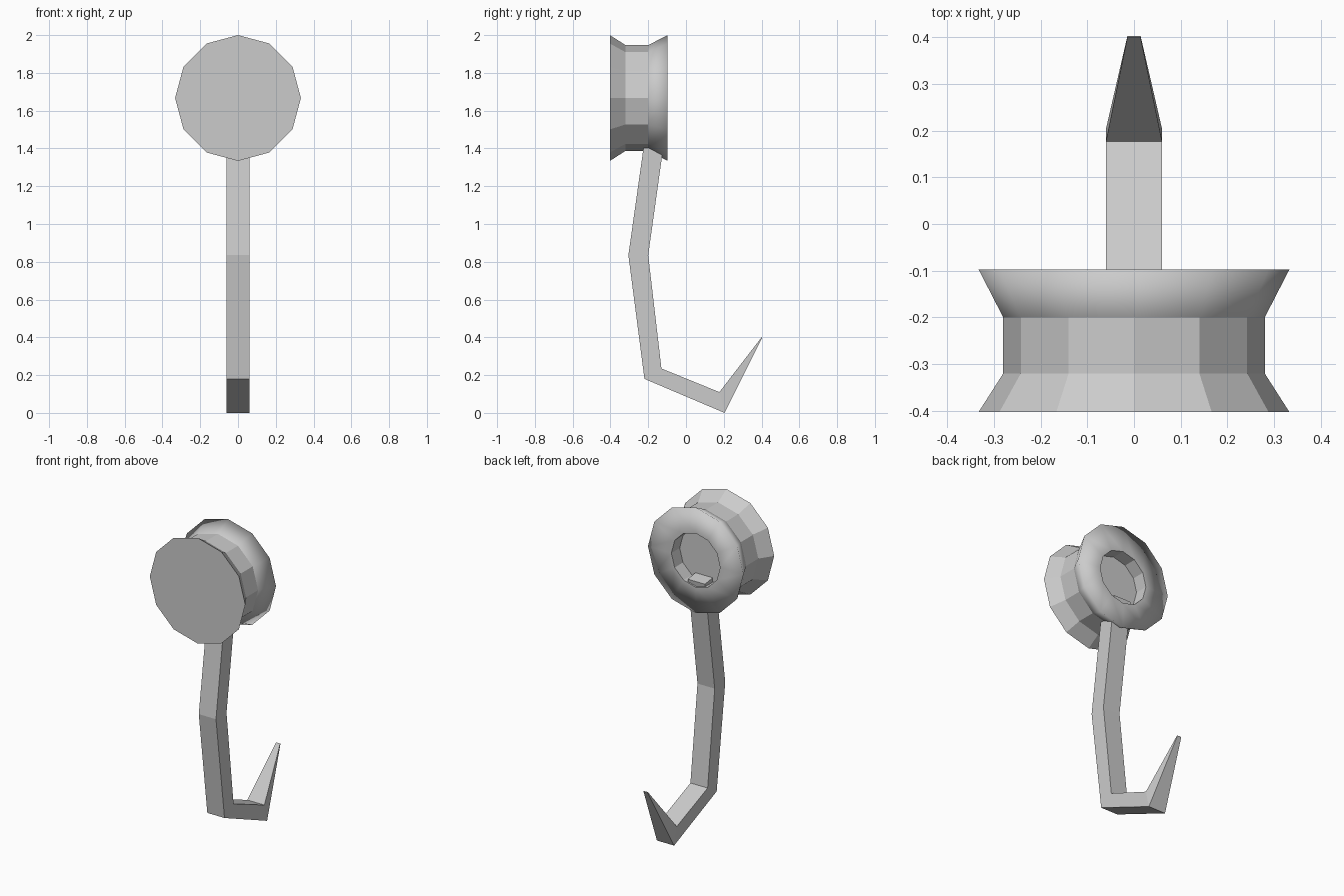
import bpy, bmesh
from math import sin, cos, pi

if "Cube" in bpy.data.objects:
    bpy.data.objects.remove(bpy.data.objects["Cube"])


def loft(name, rings, smooth_bands=()):
    """Skin a list of point rings, capping both ends."""
    bm = bmesh.new()
    loops = [[bm.verts.new(p) for p in ring] for ring in rings]
    n = len(loops[0])
    for b, (lo, hi) in enumerate(zip(loops, loops[1:])):
        for i in range(n):
            j = (i + 1) % n
            f = bm.faces.new((lo[i], lo[j], hi[j], hi[i]))
            f.smooth = b in smooth_bands
    bm.faces.new(loops[0])
    bm.faces.new(loops[-1])
    bmesh.ops.recalc_face_normals(bm, faces=bm.faces[:])
    mesh = bpy.data.meshes.new(name)
    bm.to_mesh(mesh)
    bm.free()
    obj = bpy.data.objects.new(name, mesh)
    bpy.context.collection.objects.link(obj)
    return obj


# Grooved 12-sided spool along y, with a recess in its back face
SIDES, CENTRE_Z = 12, 1.667
profile = [(-0.403, 0.333), (-0.32, 0.28), (-0.20, 0.28),
           (-0.097, 0.333), (-0.097, 0.17), (-0.18, 0.17)]  # (y, radius)
angles = [2 * pi * i / SIDES for i in range(SIDES)]
loft("spool",
     [[(r * cos(a), y, CENTRE_Z + r * sin(a)) for a in angles] for y, r in profile],
     smooth_bands=(2, 3))

# Bent square-section hook, tapering to a narrow tip
# (outer y, outer z, inner y, inner z, half width)
sections = [(-0.205, 1.545, -0.103, 1.53, 0.06),
            (-0.305, 0.835, -0.20, 0.835, 0.06),
            (-0.22, 0.18, -0.13, 0.235, 0.06),
            (0.204, 0.0, 0.177, 0.11, 0.06),
            (0.403, 0.397, 0.40, 0.40, 0.014)]
loft("hook", [[(-w, oy, oz), (w, oy, oz), (w, iy, iz), (-w, iy, iz)]
              for oy, oz, iy, iz, w in sections])
